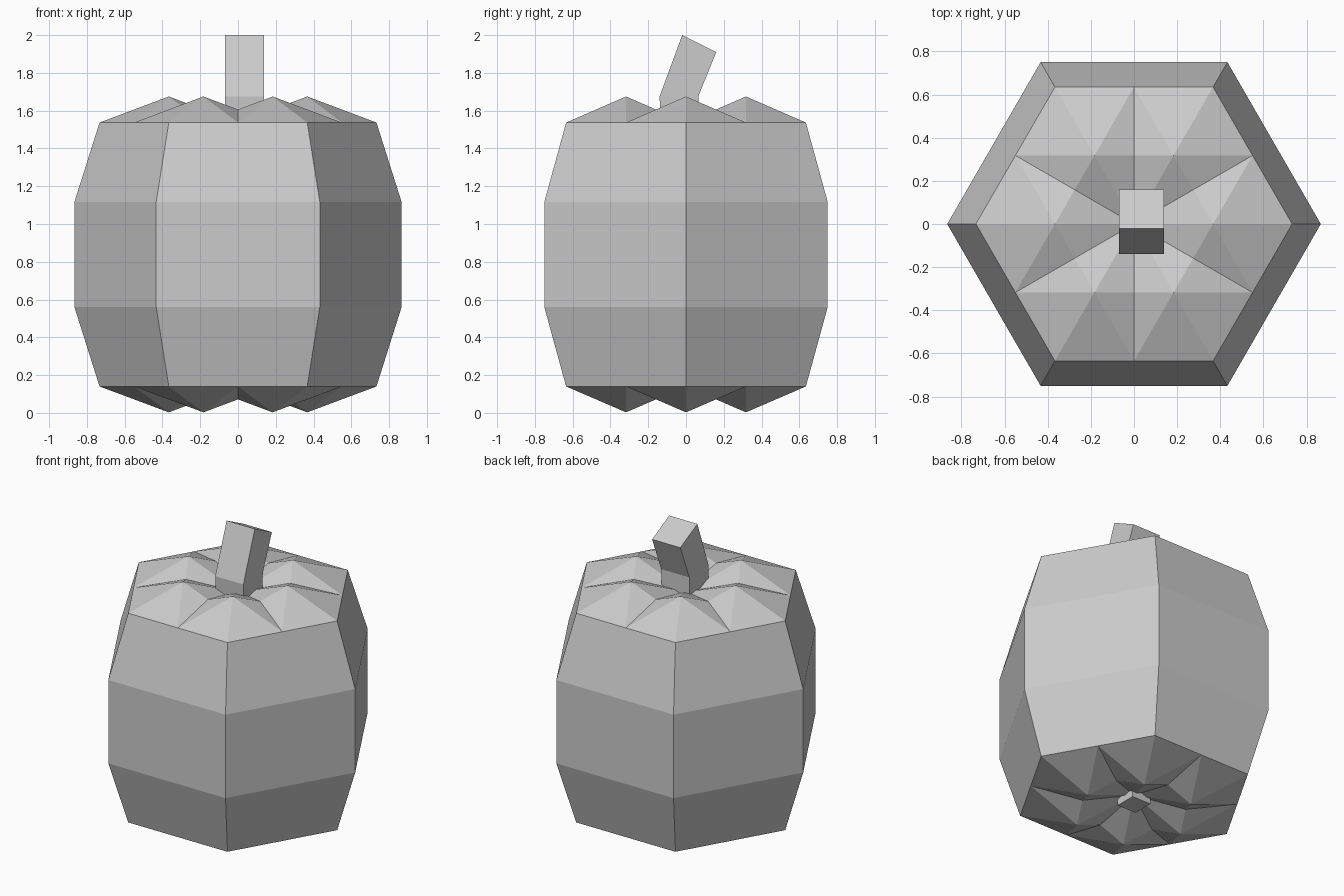
import bpy, bmesh
from math import sin, cos, radians

if "Cube" in bpy.data.objects:
    bpy.data.objects.remove(bpy.data.objects["Cube"])


def make_object(name, bm):
    bmesh.ops.recalc_face_normals(bm, faces=bm.faces)
    mesh = bpy.data.meshes.new(name)
    bm.to_mesh(mesh)
    bm.free()
    obj = bpy.data.objects.new(name, mesh)
    bpy.context.collection.objects.link(obj)
    return obj


def loft(bm, rings):
    """Join successive vertex rings with quads."""
    for a, b in zip(rings, rings[1:]):
        n = len(a)
        for i in range(n):
            j = (i + 1) % n
            bm.faces.new((a[i], a[j], b[j], b[i]))


# Pumpkin lobes: six-sided barrels that all touch the central axis
PROFILE = [(0.3665, 0.14), (0.433, 0.56), (0.433, 1.117), (0.3665, 1.537)]
TIP_OFFSET = 0.3665


def make_lobe(index):
    turn = radians(60 * index)
    bm = bmesh.new()
    rings = []
    for r, z in PROFILE:
        cx, cy = r * cos(turn), r * sin(turn)
        angles = [turn + radians(60 * k) for k in range(6)]
        rings.append([bm.verts.new((cx + r * cos(a), cy + r * sin(a), z))
                      for a in angles])
    loft(bm, rings)
    # pointed caps
    for ring, z in ((rings[0], 0.003), (rings[-1], 1.675)):
        tip = bm.verts.new((TIP_OFFSET * cos(turn), TIP_OFFSET * sin(turn), z))
        for i in range(6):
            bm.faces.new((ring[i], ring[(i + 1) % 6], tip))
    make_object(f"pumpkin_lobe_{index + 1}", bm)


for i in range(6):
    make_lobe(i)

# Stem: runs through the core, pokes out below and bends backward on top
# each section: x range, front (y, z), back (y, z)
SECTIONS = [
    ((-0.07, 0.07), (-0.07, 0.073), (0.07, 0.073)),
    ((-0.07, 0.138), (-0.14, 1.675), (0.065, 1.675)),
    ((-0.07, 0.138), (-0.02, 2.0), (0.16, 1.91)),
]
bm = bmesh.new()
rings = []
for (x0, x1), front, back in SECTIONS:
    rings.append([bm.verts.new(p) for p in
                  ((x0, *front), (x1, *front), (x1, *back), (x0, *back))])
loft(bm, rings)
bm.faces.new(rings[0])
bm.faces.new(rings[-1])
make_object("stem", bm)
